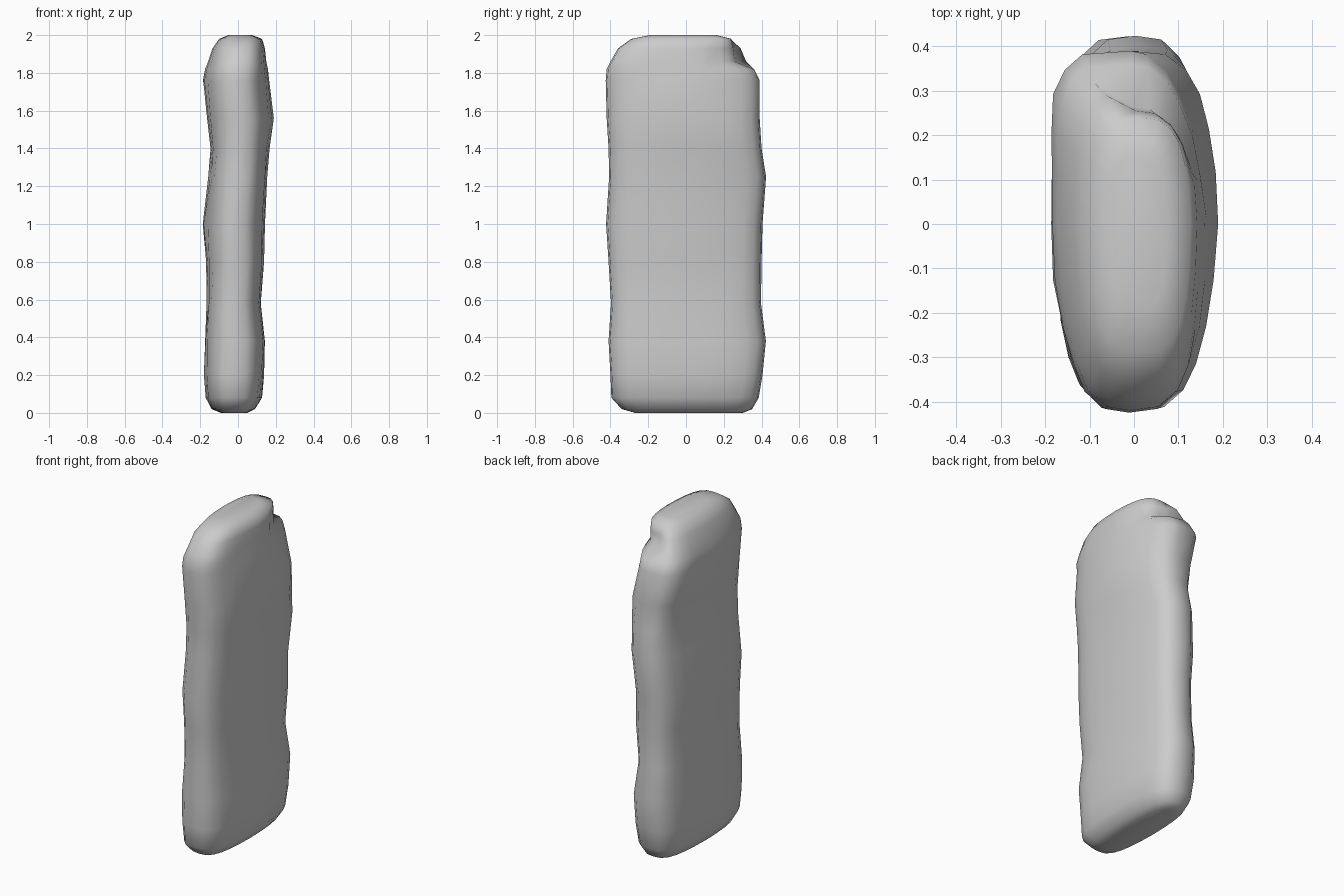
import bpy, bmesh, math, random

random.seed(4)

# Height levels: z, x min, x max, y min, y max
LEVELS = [
    (0.00, -0.09, 0.05, -0.27, 0.30),
    (0.02, -0.14, 0.09, -0.34, 0.35),
    (0.08, -0.17, 0.13, -0.395, 0.385),
    (0.20, -0.18, 0.14, -0.40, 0.405),
    (0.38, -0.175, 0.145, -0.41, 0.423),
    (0.58, -0.165, 0.122, -0.397, 0.397),
    (0.80, -0.17, 0.138, -0.41, 0.40),
    (1.00, -0.19, 0.14, -0.423, 0.405),
    (1.25, -0.155, 0.155, -0.407, 0.424),
    (1.40, -0.145, 0.17, -0.41, 0.40),
    (1.56, -0.165, 0.192, -0.42, 0.39),
    (1.76, -0.185, 0.165, -0.425, 0.39),
    (1.82, -0.175, 0.158, -0.42, 0.36),
    (1.86, -0.16, 0.152, -0.40, 0.325),
    (1.93, -0.135, 0.143, -0.36, 0.295),
    (1.98, -0.10, 0.128, -0.29, 0.24),
    (2.00, -0.05, 0.075, -0.19, 0.16),
]

# Quarter of the slab cross-section, as fractions of half width and half depth
QUARTER = [(1, 0), (0.97, 0.3), (0.91, 0.55), (0.81, 0.75),
           (0.65, 0.89), (0.40, 0.98), (0, 1)]
half = QUARTER + [(-x, y) for x, y in QUARTER[-2::-1]]
SECTION = half + [(x, -y) for x, y in half[-2:0:-1]]

# Broad lumps and hollows: side (x sign), y, z, radius, amount outward
LUMPS = [(-1, 0.36, 1.75, 0.17, 0.035), (1, 0.36, 1.75, 0.2, -0.03),
         (1, -0.36, 1.56, 0.2, -0.02), (-1, -0.36, 1.75, 0.2, -0.015),
         (-1, -0.36, 1.0, 0.2, -0.02), (-1, 0.36, 1.0, 0.2, -0.012)]


def shape(x, y, z):
    for side, ly, lz, r, amount in LUMPS:
        if x * side > 0.03:
            x += side * amount * math.exp(-((y - ly) ** 2 + (z - lz) ** 2) / r ** 2)
    # Chipped hollow at the back right of the top
    if y > 0.15 and 1.84 < z < 1.95 and x > -0.05:
        y -= 0.06 if z < 1.9 else 0.04
    return x, y, z


# Standing stone lofted through the levels
bm = bmesh.new()
rings = []
for z, x0, x1, y0, y1 in LEVELS:
    jitter = 0.003 if 0.05 < z < 1.9 else 0.0
    ring = []
    for fx, fy in SECTION:
        x = (x0 + x1) / 2 + fx * (x1 - x0) / 2
        y = fy * (y1 if fy > 0 else -y0)
        x, y, zz = shape(x, y, z)
        ring.append(bm.verts.new((x + random.uniform(-jitter, jitter), y, zz)))
    rings.append(ring)

n = len(SECTION)
for a, b in zip(rings, rings[1:]):
    for i in range(n):
        j = (i + 1) % n
        bm.faces.new((a[i], a[j], b[j], b[i]))
bm.faces.new(rings[0][::-1])
bm.faces.new(rings[-1])
bmesh.ops.recalc_face_normals(bm, faces=bm.faces)
for f in bm.faces:
    f.smooth = True

mesh = bpy.data.meshes.new("standing_stone")
bm.to_mesh(mesh)
bm.free()
stone = bpy.data.objects.new("standing_stone", mesh)
bpy.context.collection.objects.link(stone)
